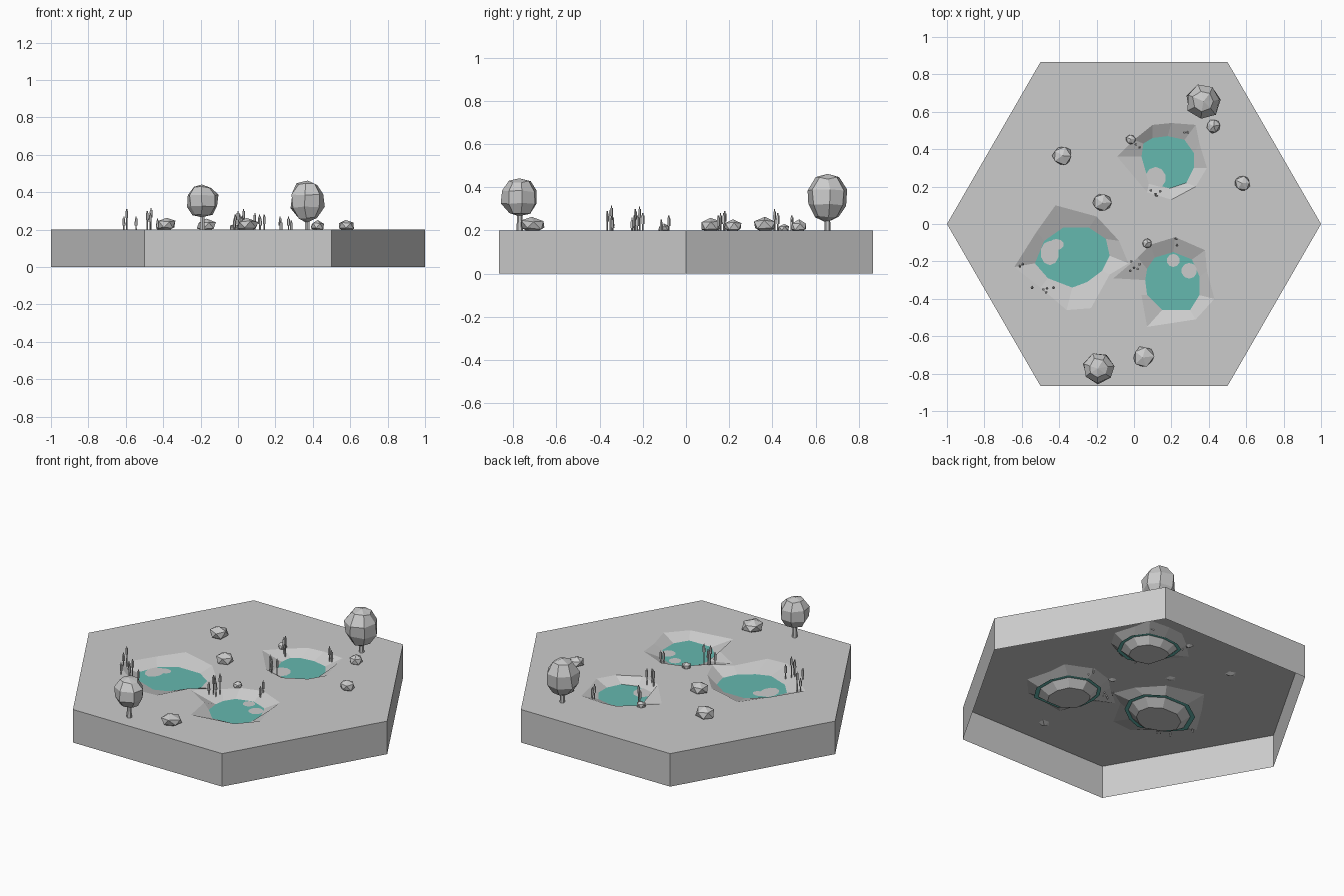
import bpy, bmesh, math, random
from mathutils import Vector, Matrix

if "Cube" in bpy.data.objects:
    bpy.data.objects.remove(bpy.data.objects["Cube"])

random.seed(4)
TOP, WATER, BED = 0.2, 0.165, 0.125


def material(name, rgb):
    m = bpy.data.materials.new(name)
    m.diffuse_color = (*rgb, 1)
    m.use_nodes = True
    m.node_tree.nodes["Principled BSDF"].inputs["Base Color"].default_value = m.diffuse_color
    return m


GREY = material("stone grey", (0.6, 0.6, 0.6))
TEAL = material("pond teal", (0.13, 0.48, 0.43))


def finish(bm, name, mat):
    me = bpy.data.meshes.new(name)
    bm.to_mesh(me)
    bm.free()
    me.materials.append(mat)
    ob = bpy.data.objects.new(name, me)
    bpy.context.collection.objects.link(ob)
    return ob


def scaled(pts, s):
    cx = sum(p[0] for p in pts) / len(pts)
    cy = sum(p[1] for p in pts) / len(pts)
    return [(cx + (x - cx) * s, cy + (y - cy) * s) for x, y in pts]


# Ponds: clockwise rim outlines and matching waterlines
ponds = {
    "left": (
        [(-.64, -.23), (-.52, -.04), (-.42, .10), (-.20, .04), (-.08, -.09),
         (-.03, -.21), (-.13, -.27), (-.23, -.45), (-.36, -.46), (-.50, -.34)],
        [(-.53, -.21), (-.48, -.09), (-.38, -.02), (-.24, -.02), (-.15, -.08),
         (-.13, -.17), (-.17, -.25), (-.25, -.31), (-.33, -.34), (-.46, -.29)]),
    "right": (
        [(-.11, -.29), (.02, -.18), (.09, -.11), (.22, -.07), (.38, -.14),
         (.39, -.25), (.43, -.40), (.33, -.51), (.07, -.55), (.04, -.38)],
        [(.06, -.30), (.07, -.24), (.11, -.18), (.21, -.15), (.31, -.19),
         (.35, -.28), (.35, -.38), (.30, -.46), (.15, -.46), (.07, -.38)]),
    "back": (
        [(-.09, .36), (.00, .45), (.10, .53), (.20, .54), (.33, .53),
         (.35, .43), (.39, .30), (.33, .20), (.20, .13), (.07, .17)],
        [(.04, .36), (.05, .43), (.10, .46), (.18, .47), (.27, .45),
         (.32, .38), (.32, .30), (.28, .22), (.19, .19), (.08, .22)]),
}

# Open-bottomed hexagonal ground with sunken basins
bm = bmesh.new()


def loop(pts, z):
    return [bm.verts.new((x, y, z)) for x, y in pts]


def bridge(a, b):
    n = len(a)
    for i in range(n):
        j = (i + 1) % n
        bm.faces.new((a[i], a[j], b[j], b[i]))


hexagon = [(math.cos(i * math.pi / 3), math.sin(i * math.pi / 3)) for i in range(6)]
upper = loop(hexagon, TOP)
rims = [loop(rim, TOP) for rim, _ in ponds.values()]
edges = [bm.edges.new((r[i - 1], r[i])) for r in [upper] + rims for i in range(len(r))]
bmesh.ops.triangle_fill(bm, use_beauty=True, edges=edges, normal=(0, 0, 1))
for f in bm.faces:
    f.normal_update()
    if f.normal.z < 0:
        f.normal_flip()
bridge(loop(hexagon, 0), upper)
for rim, (_, line) in zip(rims, ponds.values()):
    shore, floor = loop(line, WATER), loop(scaled(line, .72), BED)
    bridge(rim, shore)
    bridge(shore, floor)
    bm.faces.new(floor[::-1])
bmesh.ops.dissolve_limit(bm, angle_limit=0.01, verts=[], edges=bm.edges[:])
finish(bm, "ground", GREY)

# Water sheets reaching a little under the banks
for name, (_, line) in ponds.items():
    bm = bmesh.new()
    bm.faces.new(loop(scaled(line, 1.14)[::-1], WATER))
    finish(bm, name + "_water", TEAL)

# Flat pads lying on the water
bm = bmesh.new()
for x, y, rx, ry in [(.115, .245, .055, .06), (-.45, -.155, .05, .065), (-.415, -.11, .04, .03),
                     (.21, -.195, .035, .035), (.295, -.25, .042, .042)]:
    m = Matrix.Translation((x, y, WATER + .003)) @ Matrix.Diagonal((rx, ry, 1, 1))
    bmesh.ops.create_circle(bm, cap_ends=True, segments=10, radius=1, matrix=m)
finish(bm, "lily_pads", GREY)


def jitter(verts, amount):
    for v in verts:
        v.co += Vector([random.uniform(-amount, amount) for _ in range(3)])


# Faceted shrubs, partly sunk in the ground
for i, (x, y, r, top) in enumerate([
        (-.385, .365, .052, .265), (-.17, .115, .049, .26), (.05, -.71, .057, .266),
        (.425, .522, .038, .25), (.58, .215, .042, .255), (-.017, .452, .026, .232),
        (.07, -.103, .026, .232)]):
    bm = bmesh.new()
    half = (top - TOP + .012) / 2
    m = (Matrix.Translation((x, y, top - half)) @ Matrix.Rotation(i * 1.3, 4, 'Z')
         @ Matrix.Diagonal((r * 1.08, r * 1.08, half, 1)))
    res = bmesh.ops.create_icosphere(bm, subdivisions=1, radius=1, matrix=m)
    jitter(res["verts"], r * .08)
    finish(bm, f"shrub_{i + 1}", GREY)

# Trees: faceted crown on a tapered trunk
for i, (x, y, r, low, high) in enumerate([(.37, .655, .092, .245, .46), (-.19, -.77, .084, .265, .44)]):
    bm = bmesh.new()
    half = (high - low) / 2
    m = (Matrix.Translation((x, y, low + half)) @ Matrix.Rotation(i + .3, 4, 'Z')
         @ Matrix.Diagonal((r, r, half, 1)))
    res = bmesh.ops.create_uvsphere(bm, u_segments=7, v_segments=5, radius=1.04, matrix=m)
    jitter(res["verts"], r * .06)
    finish(bm, f"tree_crown_{i + 1}", GREY)
    bm = bmesh.new()
    h = low + .03 - TOP
    bmesh.ops.create_cone(bm, cap_ends=True, segments=6, radius1=.015, radius2=.011, depth=h,
                          matrix=Matrix.Translation((x, y, TOP + h / 2)))
    finish(bm, f"tree_trunk_{i + 1}", GREY)

# Reeds: thin stalk with a thicker seed head (x, y, top height)
reeds = [
    (-.595, -.215, .31), (-.61, -.225, .27), (-.545, -.34, .27), (-.485, -.35, .30), (-.465, -.345, .315),
    (-.47, -.365, .29), (-.43, -.34, .26),
    (-.015, -.20, .28), (.00, -.235, .30), (.03, -.215, .31), (.02, -.24, .27), (-.02, -.25, .26),
    (.09, .18, .29), (.115, .16, .28), (.14, .175, .28), (.12, .15, .27),
    (.03, .41, .30), (.01, .425, .28), (.27, .49, .27), (.285, .49, .25),
    (.225, -.08, .27), (.23, -.115, .25)]
bm = bmesh.new()
for x, y, top in reeds:
    base = .175
    bmesh.ops.create_cone(bm, cap_ends=True, segments=4, radius1=.004, radius2=.003, depth=top - base,
                          matrix=Matrix.Translation((x, y, (top + base) / 2)))
    bmesh.ops.create_cone(bm, cap_ends=True, segments=5, radius1=.008, radius2=.007, depth=.038,
                          matrix=Matrix.Translation((x, y, top - .03)))
finish(bm, "reeds", GREY)
